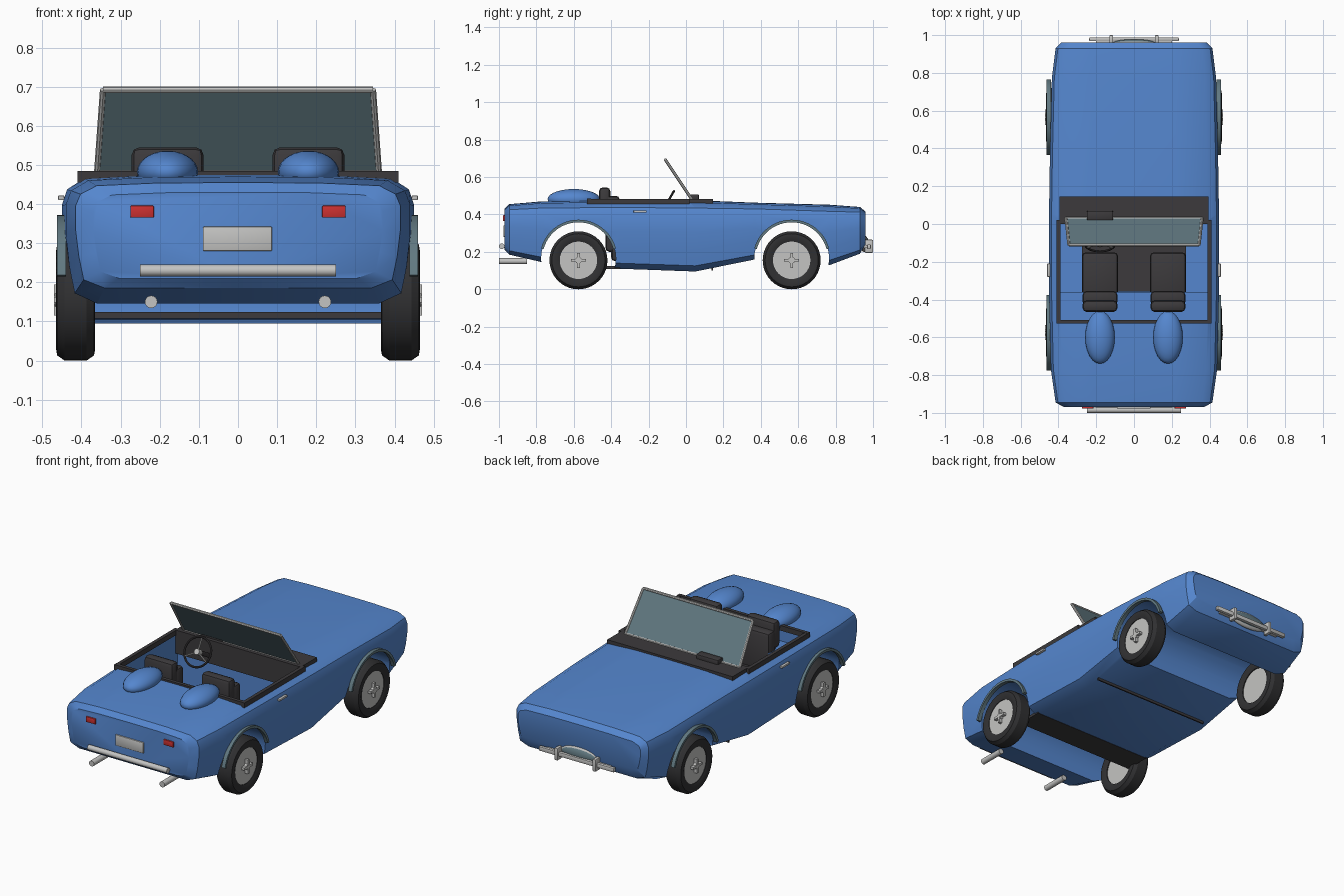
import bpy, bmesh, math
from mathutils import Matrix, Vector

if "Cube" in bpy.data.objects:
    bpy.data.objects.remove(bpy.data.objects["Cube"])


def material(name, r, g, b):
    m = bpy.data.materials.new(name)
    m.use_nodes = True
    m.diffuse_color = (r, g, b, 1)
    m.node_tree.nodes["Principled BSDF"].inputs["Base Color"].default_value = (r, g, b, 1)
    return m


BLUE = material("body blue", 0.09, 0.24, 0.62)
DARK = material("dark trim", 0.045, 0.042, 0.045)
TYRE = material("tyre rubber", 0.03, 0.03, 0.032)
CHROME = material("light metal", 0.55, 0.55, 0.54)
GLASS = material("slate glass", 0.12, 0.19, 0.22)
RED = material("lamp red", 0.6, 0.03, 0.03)


def finish(name, bm, mat, smooth=True):
    bmesh.ops.recalc_face_normals(bm, faces=bm.faces)
    mesh = bpy.data.meshes.new(name)
    bm.to_mesh(mesh)
    bm.free()
    mesh.materials.append(mat)
    ob = bpy.data.objects.new(name, mesh)
    bpy.context.collection.objects.link(ob)
    if smooth:
        shade(ob)
    return ob


def shade(ob):
    bpy.ops.object.select_all(action="DESELECT")
    ob.select_set(True)
    bpy.context.view_layer.objects.active = ob
    bpy.ops.object.shade_smooth_by_angle(angle=math.radians(32))


def box(name, lo, hi, mat, bevel=0.0):
    bm = bmesh.new()
    bmesh.ops.create_cube(bm, size=1)
    for v in bm.verts:
        v.co = Vector([(a + b) / 2 + c * (b - a) for a, b, c in zip(lo, hi, v.co)])
    if bevel:
        bmesh.ops.bevel(bm, geom=bm.edges[:], offset=bevel, segments=2, affect="EDGES", profile=0.5)
    return finish(name, bm, mat, bevel > 0)


def rod(name, a, b, r, mat, sides=16):
    a, b = Vector(a), Vector(b)
    bm = bmesh.new()
    turn = (b - a).to_track_quat("Z", "Y").to_matrix().to_4x4()
    bmesh.ops.create_cone(bm, cap_ends=True, segments=sides, radius1=r, radius2=r,
                          depth=(b - a).length, matrix=Matrix.Translation((a + b) / 2) @ turn)
    return finish(name, bm, mat)


def lathe(name, profile, centre, mat, sides=40, start=0, sweep=360):
    """Revolve a closed (radius, x) profile about an axis parallel to x."""
    bm = bmesh.new()
    full = sweep == 360
    rings = []
    for i in range(sides if full else sides + 1):
        t = math.radians(start + sweep * i / sides)
        rings.append([bm.verts.new((centre[0] + x, centre[1] + r * math.cos(t),
                                    centre[2] + r * math.sin(t))) for r, x in profile])
    n = len(profile)
    for i in range(sides):
        p, q = rings[i], rings[(i + 1) % len(rings)]
        for j in range(n):
            bm.faces.new((p[j], p[(j + 1) % n], q[(j + 1) % n], q[j]))
    if not full:
        bm.faces.new(rings[0])
        bm.faces.new(rings[-1])
    return finish(name, bm, mat)


def ball(name, centre, size, mat):
    bm = bmesh.new()
    bmesh.ops.create_uvsphere(bm, u_segments=24, v_segments=14, radius=1,
                              matrix=Matrix.Translation(centre) @ Matrix.Diagonal((*size, 1)))
    return finish(name, bm, mat)


# Body shell: one rounded section lofted along the car
SECTION = [(0, 0), (.82, 0), (.95, .08), (.98, .3), (1, .55), (1, .78),
           (.97, .89), (.87, .97), (.5, .995), (0, 1)]
STATIONS = [(-.97, .37, .21, .43), (-.945, .415, .185, .455), (-.77, .44, .145, .47),
            (-.36, .45, .11, .478), (.05, .45, .095, .476), (.37, .445, .16, .463),
            (.77, .435, .13, .452), (.93, .415, .19, .44), (.96, .385, .24, .415)]
bm = bmesh.new()
outline = SECTION + [(-x, z) for x, z in SECTION[-2:0:-1]]
loops = [[bm.verts.new((x * w, y, lo + z * (hi - lo))) for x, z in outline]
         for y, w, lo, hi in STATIONS]
for p, q in zip(loops, loops[1:]):
    for j in range(len(outline)):
        k = (j + 1) % len(outline)
        bm.faces.new((p[j], p[k], q[k], q[j]))
bm.faces.new(loops[0])
bm.faces.new(loops[-1])
body = finish("body", bm, BLUE, False)

# Cut the cockpit and the wheel tunnels
AXLES = {"rear": -.575, "front": .565}
cutters = [box("footwell_cutter", (-.395, -.36, .14), (.395, .02, 1), BLUE),
           box("shelf_cutter", (-.395, -.52, .39), (.395, -.35, 1), BLUE)]
for y in AXLES.values():
    cutters.append(rod("arch_cutter", (-1, y, .165), (1, y, .165), .2, BLUE, 40))
for cutter in cutters:
    cutter.hide_render = True
    mod = body.modifiers.new("cut", "BOOLEAN")
    mod.operation = "DIFFERENCE"
    mod.solver = "EXACT"
    mod.object = cutter
    bpy.context.view_layer.objects.active = body
    bpy.ops.object.modifier_apply(modifier=mod.name)
    bpy.data.objects.remove(cutter)
shade(body)

# Wheels, arch lips, seats and other mirrored parts
for side, s in (("left", 1), ("right", -1)):
    for end, y in AXLES.items():
        tag = f"{end}_{side}"
        lathe("tyre_" + tag, [(.1, -.04), (.125, -.05), (.142, -.047), (.155, -.028),
                              (.155, .028), (.142, .047), (.125, .05), (.1, .04)],
              (s * .415, y, .155), TYRE)
        rod("wheel_disc_" + tag, (s * .38, y, .155), (s * .452, y, .155), .102, CHROME, 40)
        rod("wheel_cap_" + tag, (s * .45, y, .155), (s * .468, y, .155), .018, CHROME)
        for dy, dz in ((.04, .007), (.007, .04)):
            box("wheel_nut_" + tag, (s * .46 - .01, y - dy, .155 - dz),
                (s * .46 + .01, y + dy, .155 + dz), CHROME)
        lathe("arch_lip_" + tag, [(.193, -.012), (.207, -.012), (.207, .01), (.193, .01)],
              (s * .45, y, .165), GLASS, 24, 15, 150)
    x = s * .18
    box("seat_cushion_" + side, (x - .095, -.4, .15), (x + .095, -.15, .29), DARK, .02)
    box("seat_back_" + side, (x - .092, -.465, .391), (x + .092, -.405, .545), DARK, .02)
    box("seat_lower_back_" + side, (x - .092, -.43, .2), (x + .092, -.355, .5), DARK, .02)
    ball("headrest_fairing_" + side, (x, -.6, .482), (.078, .14, .054), BLUE)
    box("cockpit_side_trim_" + side, (s * .4 - .01, -.525, .455), (s * .4 + .01, .02, .483), DARK)
    box("door_handle_" + side, (s * .452 - .008, -.28, .41), (s * .452 + .008, -.21, .422), CHROME, .003)
    box("tail_lamp_" + side, (s * .245 - .03, -.978, .365), (s * .245 + .03, -.955, .396), RED, .003)
    rod("exhaust_" + side, (s * .222, -1, .15), (s * .222, -.85, .15), .016, CHROME)
    box("overrider_" + side, (s * .12 - .01, .955, .195), (s * .12 + .01, 1, .265), CHROME, .005)

# Cockpit fittings
box("cockpit_rear_trim", (-.41, -.528, .455), (.41, -.508, .484), DARK)
box("floor_mat", (-.275, -.358, .135), (.275, -.1, .148), DARK)
box("dashboard", (-.395, 0, .35), (.395, .145, .483), DARK)
box("dashboard_hood", (-.25, .02, .47), (-.11, .07, .508), DARK, .008)
box("rear_floor_panel", (-.38, -.5, .108), (.38, -.352, .124), DARK)
box("floor_seam", (-.37, .136, .1), (.37, .144, .13), DARK)

# Steering wheel
hub = Vector((-.18, -.105, .455))
tilt = Matrix.Rotation(math.radians(60), 3, "X")
bpy.ops.mesh.primitive_torus_add(location=hub, rotation=(math.radians(60), 0, 0), major_radius=.08,
                                 minor_radius=.006, major_segments=32, minor_segments=8)
rim = bpy.context.object
rim.name = "steering_wheel_rim"
rim.data.materials.append(DARK)
shade(rim)
rod("steering_column", hub, hub + tilt @ Vector((0, 0, -.13)), .012, DARK)
rod("steering_hub", hub + tilt @ Vector((0, 0, -.02)), hub + tilt @ Vector((0, 0, .012)), .016, CHROME)
for a in (90, 210, 330):
    t = math.radians(a)
    rod("steering_spoke", hub, hub + tilt @ Vector((.078 * math.cos(t), .078 * math.sin(t), 0)),
        .004, CHROME, 8)

# Raked windscreen with a thin frame
corners = [Vector(c) for c in ((-.36, .03, .482), (.36, .03, .482), (.345, -.11, .692), (-.345, -.11, .692))]
normal = (corners[1] - corners[0]).cross(corners[3] - corners[0]).normalized() * .003
bm = bmesh.new()
near = [bm.verts.new(c - normal) for c in corners]
far = [bm.verts.new(c + normal) for c in corners]
bm.faces.new(near)
bm.faces.new(far)
for i in range(4):
    j = (i + 1) % 4
    bm.faces.new((near[i], near[j], far[j], far[i]))
    rod("windscreen_frame", corners[i], corners[j], .008, CHROME, 8)
finish("windscreen_glass", bm, GLASS, False)

# Tail and nose fittings
box("rear_plate", (-.09, -.977, .28), (.087, -.96, .342), CHROME, .003)
rod("rear_bumper", (-.25, -.985, .23), (.25, -.985, .23), .015, CHROME)
box("rear_bumper_mount", (-.2, -.98, .22), (.2, -.93, .238), CHROME)
box("front_bumper", (-.237, .968, .215), (.237, .988, .24), CHROME, .005)
box("front_bumper_mount", (-.2, .92, .22), (.2, .975, .236), CHROME)
ball("grille_surround", (0, .952, .245), (.125, .022, .045), CHROME)
ball("grille", (0, .956, .245), (.115, .022, .038), GLASS)
